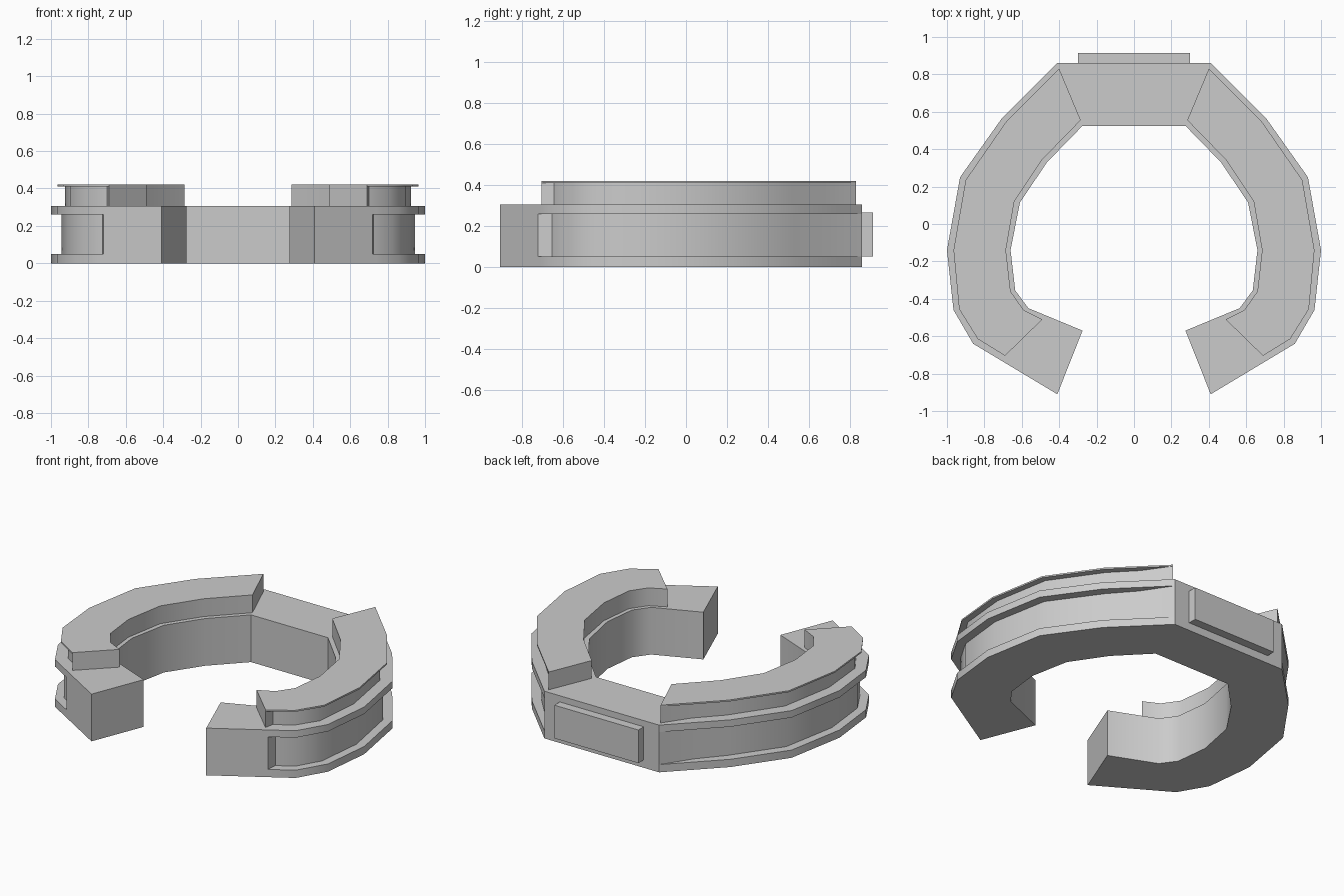
import bpy, bmesh

if "Cube" in bpy.data.objects:
    bpy.data.objects.remove(bpy.data.objects["Cube"])


def make_object(name, bm):
    bmesh.ops.remove_doubles(bm, verts=bm.verts, dist=0.0005)
    bmesh.ops.recalc_face_normals(bm, faces=bm.faces)
    mesh = bpy.data.meshes.new(name)
    bm.to_mesh(mesh)
    bm.free()
    obj = bpy.data.objects.new(name, mesh)
    bpy.context.collection.objects.link(obj)
    return obj


def half_ring(name, rim, floor, inner, levels, open_end):
    """Stack rim/floor outlines at given heights; mirror to the left side."""
    bm = bmesh.new()
    loops = []
    for use_rim, z in levels:
        outline = (rim if use_rim else floor) + inner
        loops.append([bm.verts.new((x, y, z)) for x, y in outline])
    n = len(loops[0])
    sides = n - 1 if open_end else n
    n_outer = len(rim)
    for k, (low, high) in enumerate(zip(loops, loops[1:])):
        flat = levels[k][1] == levels[k + 1][1]
        for i in range(n_outer - 1 if flat else sides):
            j = (i + 1) % n
            quad = (low[i], low[j], high[j], high[i])
            bm.faces.new(quad)
    bm.faces.new(loops[0][::-1])
    bm.faces.new(loops[-1])
    obj = make_object(name, bm)
    mirror = obj.modifiers.new("mirror", 'MIRROR')
    mirror.use_clip = open_end
    mirror.use_mirror_merge = open_end
    bpy.ops.object.select_all(action='DESELECT')
    bpy.context.view_layer.objects.active = obj
    obj.select_set(True)
    bpy.ops.object.modifier_apply(modifier="mirror")
    bpy.ops.object.shade_smooth_by_angle(angle=0.56)
    return obj


# Main open ring with a recessed channel around each side
rim = [(0, .86), (.41, .86), (.53, .74), (.71, .56), (.93, .25), (1, -.14),
       (.965, -.46), (.86, -.64), (.74, -.712), (.72, -.724), (.41, -.91)]
floor = [(0, .86), (.41, .86), (.53, .68), (.665, .525), (.877, .228), (.945, -.14),
         (.912, -.447), (.825, -.597), (.725, -.655), (.72, -.724), (.41, -.91)]
inner = [(.275, -.57), (.565, -.45), (.635, -.355), (.66, -.14),
         (.61, .115), (.465, .33), (.275, .525), (0, .525)]
half_ring("main_ring", rim, floor, inner,
          [(1, 0), (1, .05), (0, .05), (0, .26), (1, .26), (1, .305)], True)

# Raised side bands with a thin overhanging lip
rim = [(.40, .83), (.50, .73), (.685, .545), (.90, .235), (.965, -.14),
       (.935, -.455), (.835, -.615), (.71, -.692), (.69, -.705)]
floor = [(.40, .83), (.51, .67), (.653, .52), (.862, .22), (.925, -.14),
         (.897, -.445), (.808, -.582), (.70, -.645), (.69, -.705)]
inner = [(.49, -.51), (.59, -.46), (.66, -.36), (.685, -.14),
         (.64, .12), (.49, .345), (.285, .555)]
half_ring("raised_bands", rim, floor, inner,
          [(0, .304), (0, .41), (1, .41), (1, .42)], False)

# Rear plate
bpy.ops.mesh.primitive_cube_add(size=1, location=(0, .885, .158))
plate = bpy.context.object
plate.name = "rear_plate"
plate.scale = (.6, .06, .214)
